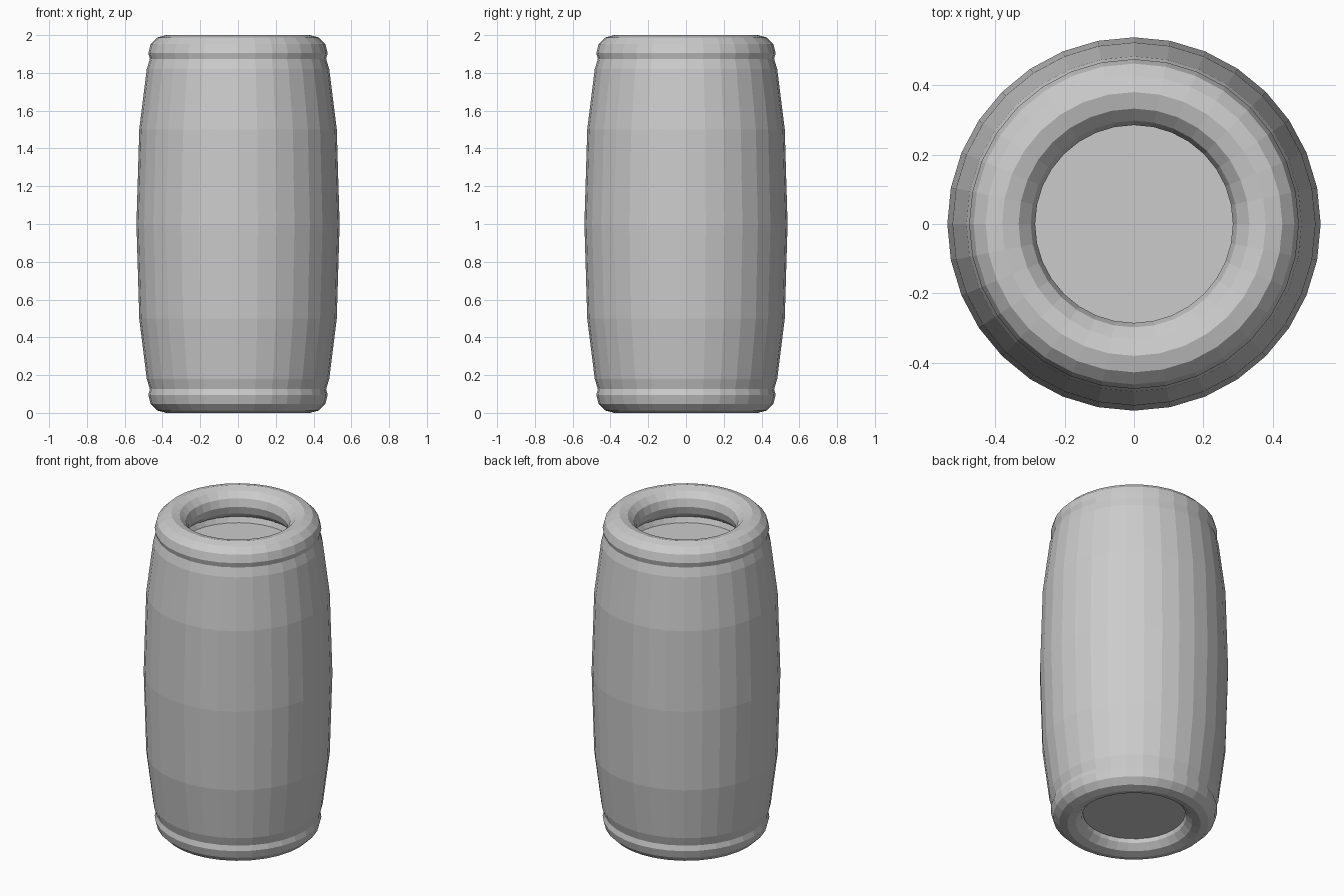
import bpy, bmesh
from math import cos, sin, pi, tau

if "Cube" in bpy.data.objects:
    bpy.data.objects.remove(bpy.data.objects["Cube"])

SIDES = 32


def lathe(name, profile, closed=False):
    """Spin a (radius, z) profile about z; closed joins last point to first."""
    bm = bmesh.new()
    rings = [[bm.verts.new((r * cos(tau * i / SIDES), r * sin(tau * i / SIDES), z))
              for i in range(SIDES)] for r, z in profile]
    pairs = list(zip(rings, rings[1:]))
    if closed:
        pairs.append((rings[-1], rings[0]))
    for a, b in pairs:
        for i in range(SIDES):
            j = (i + 1) % SIDES
            bm.faces.new((a[i], a[j], b[j], b[i]))
    if not closed:
        bm.faces.new(rings[0])
        bm.faces.new(rings[-1])
    bmesh.ops.recalc_face_normals(bm, faces=bm.faces)
    mesh = bpy.data.meshes.new(name)
    bm.to_mesh(mesh)
    bm.free()
    obj = bpy.data.objects.new(name, mesh)
    bpy.context.collection.objects.link(obj)
    return obj


def rim(name, z):
    """Rounded hoop capping one end."""
    lathe(name, [(0.38 + 0.095 * cos(tau * k / 12), z + 0.095 * sin(tau * k / 12))
                 for k in range(12)], closed=True)


# Bulging barrel body with a sunken lid and a shallow base
lathe("barrel_body", [
    (0.29, 0.07), (0.38, 0.11), (0.465, 0.12), (0.483, 0.18),
    (0.523, 0.5), (0.538, 1.0), (0.523, 1.5),
    (0.483, 1.82), (0.465, 1.88), (0.38, 1.88), (0.34, 1.78)])

# End hoops
rim("bottom_rim", 0.095)
rim("top_rim", 1.905)
